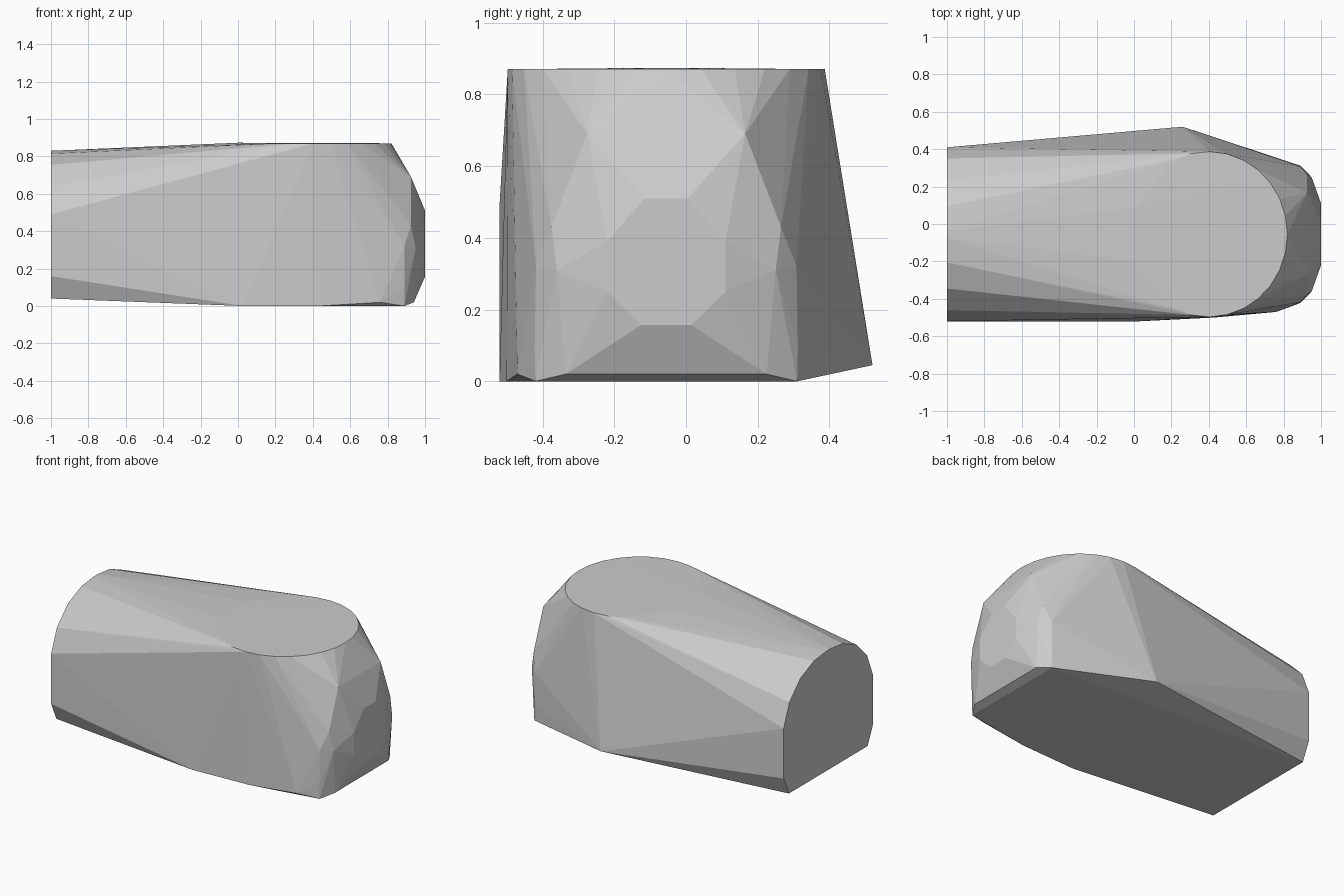
import bpy
import bmesh
from math import cos, sin, radians

default_cube = bpy.data.objects.get("Cube")
if default_cube:
    bpy.data.objects.remove(default_cube, do_unlink=True)

CENTRE_Y = -0.055  # long axis of the block


def make_material(name, colour):
    material = bpy.data.materials.new(name)
    material.use_nodes = True
    material.diffuse_color = colour
    shader = material.node_tree.nodes["Principled BSDF"]
    shader.inputs["Base Color"].default_value = colour
    return material


def mirrored_pairs(x, profile):
    """Points on both sides of the long axis, from (half width, height) pairs."""
    points = []
    for half_width, height in profile:
        for side in (-1, 1):
            points.append((x, CENTRE_Y + side * half_width, height))
    return points


def ellipse_rim(centre_x, radius_x, radius_y, height, sweep, steps):
    """Points on the rounded rim of the flat top."""
    points = []
    for step in range(steps + 1):
        angle = radians(-sweep + 2 * sweep * step / steps)
        points.append((centre_x + radius_x * cos(angle),
                       CENTRE_Y + radius_y * sin(angle),
                       height))
    return points


def build_hull(name, points, material):
    """Wrap a faceted convex shell around the given sections."""
    mesh = bpy.data.meshes.new(name)
    shell = bmesh.new()
    for point in points:
        shell.verts.new(point)
    result = bmesh.ops.convex_hull(shell, input=shell.verts[:])
    # Drop any points left inside the shell
    loose = [v for v in shell.verts if not v.link_faces]
    bmesh.ops.delete(shell, geom=loose, context='VERTS')
    bmesh.ops.recalc_face_normals(shell, faces=shell.faces[:])
    shell.to_mesh(mesh)
    shell.free()
    mesh.materials.append(material)
    body = bpy.data.objects.new(name, mesh)
    bpy.context.collection.objects.link(body)
    return body


# Flat arched end
arched_end = mirrored_pairs(-1, [
    (0.41, 0.04), (0.465, 0.16), (0.465, 0.49), (0.405, 0.64),
    (0.29, 0.755), (0.15, 0.815), (0.02, 0.83)])

# Flat top with its rounded rim
top_rim = ellipse_rim(0.4, 0.42, 0.442, 0.87, 115, 18)
top_ridge = mirrored_pairs(0, [(0.14, 0.873)])

# Rounded end: small flat nose, then the facets that fall back from it
nose = mirrored_pairs(1, [
    (0.07, 0.157), (0.165, 0.25), (0.165, 0.39), (0.06, 0.51)])
nose_shoulder = mirrored_pairs(0.925, [(0.22, 0.69), (0.32, 0.43)])
nose_cheek = mirrored_pairs(0.95, [(0.305, 0.31)])
nose_lip = mirrored_pairs(0.94, [(0.28, 0.02)])
nose_corner = mirrored_pairs(0.89, [(0.365, 0), (0.367, 0.1), (0.363, 0.32)])

# Lower edges: one wide point at the back, a gentle run along the front
back_flare = [(0.26, 0.52, 0.045)]
front_edge = [(0.03, -0.52, 0), (0.43, -0.5, 0), (0.76, -0.47, 0.02)]

sections = (arched_end + top_rim + top_ridge + nose + nose_shoulder
            + nose_cheek + nose_lip + nose_corner + back_flare + front_edge)

grey = make_material("plain grey", (0.6, 0.6, 0.6, 1))
build_hull("faceted_block", sections, grey)
